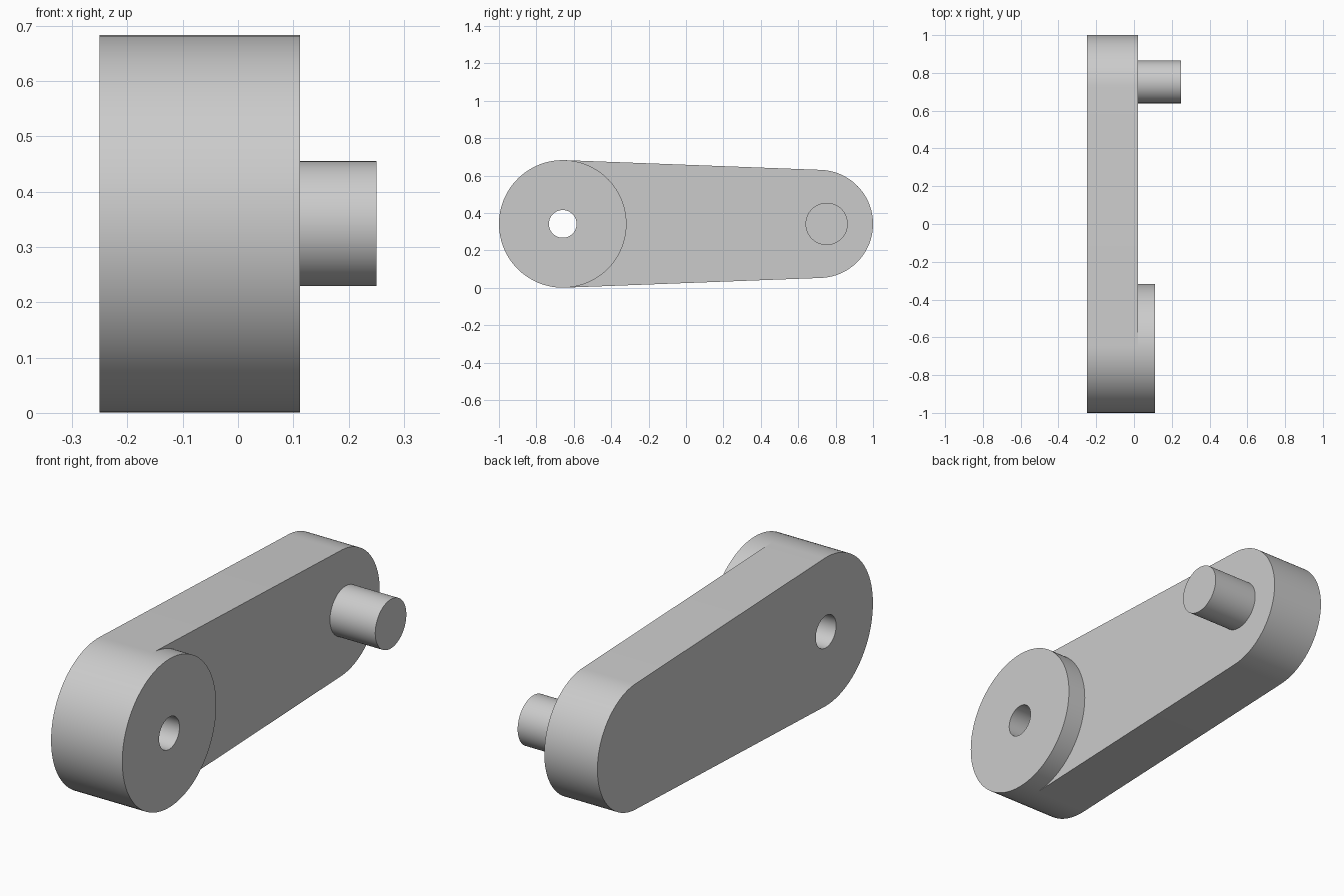
import bpy, bmesh
from math import cos, sin, acos, pi
from mathutils import Vector

cube = bpy.data.objects.get("Cube")
if cube:
    bpy.data.objects.remove(cube)

# Main dimensions
AXIS_Z = 0.342
HUB_Y, HUB_R, HOLE_R = -0.659, 0.341, 0.074
END_Y, END_R = 0.711, 0.289
PIN_Y, PIN_R = 0.752, 0.113
BACK_X, ARM_X, HUB_X, PIN_X = -0.25, 0.02, 0.112, 0.25
STEPS = 48

steel = bpy.data.materials.new("grey_steel")
steel.use_nodes = True
grey = (0.6, 0.6, 0.6, 1)
steel.diffuse_color = grey
steel.node_tree.nodes["Principled BSDF"].inputs["Base Color"].default_value = grey


def finish(obj):
    obj.data.materials.clear()
    obj.data.materials.append(steel)
    bpy.ops.object.select_all(action='DESELECT')
    obj.select_set(True)
    bpy.context.view_layer.objects.active = obj
    bpy.ops.object.shade_smooth_by_angle(angle=pi / 6)


def span(a, b):
    return [a + (b - a) * i / STEPS for i in range(STEPS + 1)]


def arc(bm, y, radius, angles):
    return [bm.verts.new((BACK_X, y + radius * cos(t), AXIS_Z + radius * sin(t)))
            for t in angles]


def extrude(bm, faces, distance):
    geom = bmesh.ops.extrude_face_region(bm, geom=faces)["geom"]
    verts = [g for g in geom if isinstance(g, bmesh.types.BMVert)]
    bmesh.ops.translate(bm, verts=verts, vec=Vector((distance, 0, 0)))
    return [g for g in geom if isinstance(g, bmesh.types.BMFace)]


# Crank arm: a bored hub ring joined to a tapered web by tangent lines
bm = bmesh.new()
tangent = acos((HUB_R - END_R) / (END_Y - HUB_Y))
inner = span(-tangent, tangent)
around = inner + span(tangent, 2 * pi - tangent)[1:-1]
rim = arc(bm, HUB_Y, HUB_R, around)
bore = arc(bm, HUB_Y, HOLE_R, around)
tip = arc(bm, END_Y, END_R, inner)
profile = []
for i in range(len(rim)):
    j = (i + 1) % len(rim)
    profile.append(bm.faces.new((bore[i], rim[i], rim[j], bore[j])))
profile.append(bm.faces.new(tip + rim[:len(inner)][::-1]))

# Full arm thickness, then the raised hub
front = extrude(bm, profile, ARM_X - BACK_X)
hub = [f for f in front if len(f.verts) == 4]
extrude(bm, hub, HUB_X - ARM_X)
bmesh.ops.recalc_face_normals(bm, faces=bm.faces)
mesh = bpy.data.meshes.new("crank_arm")
bm.to_mesh(mesh)
bm.free()
arm = bpy.data.objects.new("crank_arm", mesh)
bpy.context.collection.objects.link(arm)
finish(arm)

# Handle pin, set into the arm
root_x = 0.0
bpy.ops.mesh.primitive_cylinder_add(
    vertices=64, radius=PIN_R, depth=PIN_X - root_x,
    location=((PIN_X + root_x) / 2, PIN_Y, AXIS_Z), rotation=(0, pi / 2, 0))
pin = bpy.context.object
pin.name = "handle_pin"
finish(pin)
